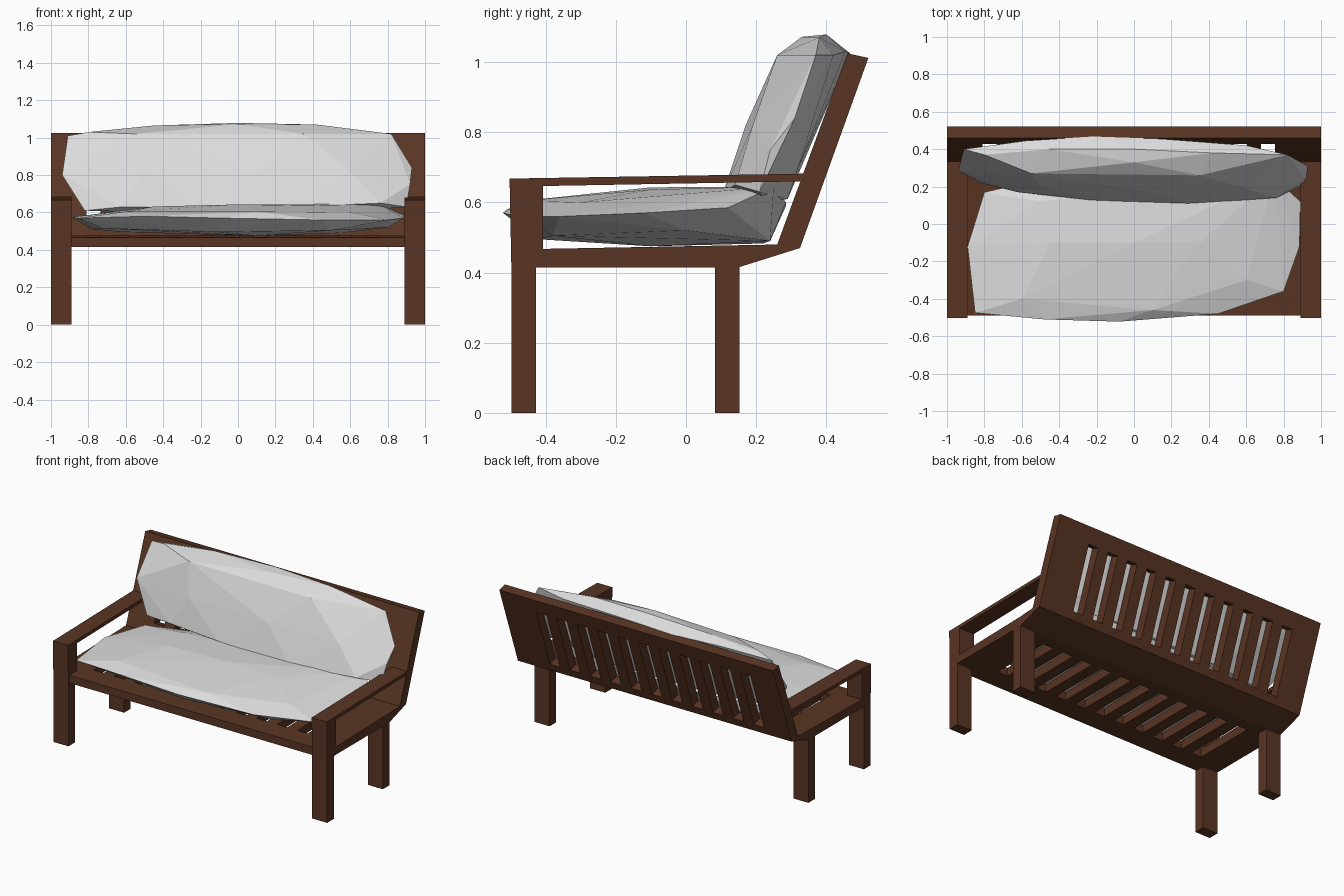
import bpy, bmesh
from mathutils import Vector

if "Cube" in bpy.data.objects:
    bpy.data.objects.remove(bpy.data.objects["Cube"])


def material(name, rgb):
    m = bpy.data.materials.new(name)
    m.diffuse_color = (*rgb, 1)
    m.use_nodes = True
    m.node_tree.nodes["Principled BSDF"].inputs["Base Color"].default_value = m.diffuse_color
    return m


wood = material("dark brown wood", (0.1, 0.035, 0.017))
fabric = material("light grey fabric", (0.72, 0.72, 0.72))


def finish(name, bm, mat):
    bmesh.ops.recalc_face_normals(bm, faces=bm.faces)
    me = bpy.data.meshes.new(name)
    bm.to_mesh(me)
    bm.free()
    me.materials.append(mat)
    ob = bpy.data.objects.new(name, me)
    bpy.context.collection.objects.link(ob)
    return ob


def prism(bm, profile, x0, x1):
    """Extrude a side (y, z) profile from x0 to x1."""
    a = [bm.verts.new((x0, y, z)) for y, z in profile]
    b = [bm.verts.new((x1, y, z)) for y, z in profile]
    bm.faces.new(a)
    bm.faces.new(b[::-1])
    n = len(a)
    for i in range(n):
        bm.faces.new((a[i], b[i], b[(i + 1) % n], a[(i + 1) % n]))


# Seat and backrest in one bent panel
bm = bmesh.new()
prism(bm, [(-.49, .415), (.15, .415), (.325, .47), (.52, 1.012),
           (.46, 1.025), (.26, .48), (-.49, .466)], -1, 1)
frame = finish("seat_and_back_frame", bm, wood)

# Slots through the seat and the backrest
bm = bmesh.new()
for i in range(11):
    x = -.773 + i * .149
    prism(bm, [(-.35, .3), (.07, .3), (.07, .6), (-.35, .6)], x - .037, x + .037)
    prism(bm, [(.18, .565), (.45, .49), (.58, .88), (.32, .975)], x - .037, x + .037)
cutter = finish("slot_cutter", bm, wood)
cutter.hide_render = True
mod = frame.modifiers.new("slots", 'BOOLEAN')
mod.operation = 'DIFFERENCE'
mod.solver = 'EXACT'
mod.object = cutter
dg = bpy.context.evaluated_depsgraph_get()
frame.data = bpy.data.meshes.new_from_object(frame.evaluated_get(dg))
frame.modifiers.clear()
bpy.data.objects.remove(cutter)

# Legs and armrests on both sides
for side, s in (("left", -1), ("right", 1)):
    for part, profile in (
        ("front_leg", [(-.498, 0), (-.428, 0), (-.428, .42), (-.408, .42),
                       (-.408, .668), (-.503, .668), (-.498, .42)]),
        ("back_leg", [(.083, 0), (.152, 0), (.152, .425), (.083, .425)]),
        ("armrest", [(-.503, .645), (.325, .66), (.335, .682), (-.503, .668)]),
    ):
        bm = bmesh.new()
        prism(bm, profile, .89 * s, s)
        finish(side + "_" + part, bm, wood)


def hull(name, points):
    """Faceted cushion from the convex hull of a few outline points."""
    bm = bmesh.new()
    for p in points:
        bm.verts.new(Vector(p))
    res = bmesh.ops.convex_hull(bm, input=bm.verts)
    junk = [v for v in bm.verts if not v.link_faces]
    bmesh.ops.delete(bm, geom=junk, context='VERTS')
    return finish(name, bm, fabric)


# Seat cushion: widest outline, upper and lower rims, crown
hull("seat_cushion", [
    (-.85, -.475, .57), (-.48, -.51, .58), (-.08, -.522, .57), (.45, -.48, .56),
    (.8, -.36, .56), (.885, -.12, .57), (.89, .12, .585), (.75, .25, .645),
    (.3, .285, .60), (-.3, .285, .59), (-.8, .17, .57), (-.89, -.12, .575),
    # upper rim and crown
    (-.6, -.4, .605), (.1, -.46, .605), (.6, -.3, .60), (.4, .12, .632),
    (-.5, .12, .62), (-.45, -.1, .632), (0, -.1, .643), (.35, -.1, .637),
    # underside
    (-.72, -.38, .515), (-.1, -.42, .495), (.5, -.38, .505), (.8, 0, .52),
    (.55, .24, .49), (0, .22, .483), (-.6, .2, .495), (-.78, -.1, .51),
    (.1, -.1, .475)])

# Back cushion, leaning on the backrest
hull("back_cushion", [
    # top ridge
    (-.91, .4, 1.01), (-.8, .37, 1.03), (-.45, .4, 1.065), (0, .4, 1.079),
    (.42, .38, 1.07), (.82, .37, 1.02), (0, .33, 1.072),
    # rear top edge and back
    (-.58, .445, 1.03), (-.22, .468, 1.025), (.15, .455, 1.03), (.6, .42, 1.02),
    (-.5, .32, .70), (.1, .325, .70), (.6, .32, .70),
    # ends
    (.93, .31, .84), (.92, .24, .75), (.9, .21, .63), (-.94, .285, .80),
    (-.82, .22, .61),
    # front belly and lower edge
    (-.55, .27, 1.02), (.35, .26, 1.02), (.1, .17, .82), (-.5, .20, .82),
    (.6, .19, .82), (.76, .14, .65), (.3, .107, .63), (-.23, .128, .63),
    (-.62, .17, .63), (0, .2, .59), (.5, .22, .595), (-.4, .28, .61), (.4, .29, .61)])
